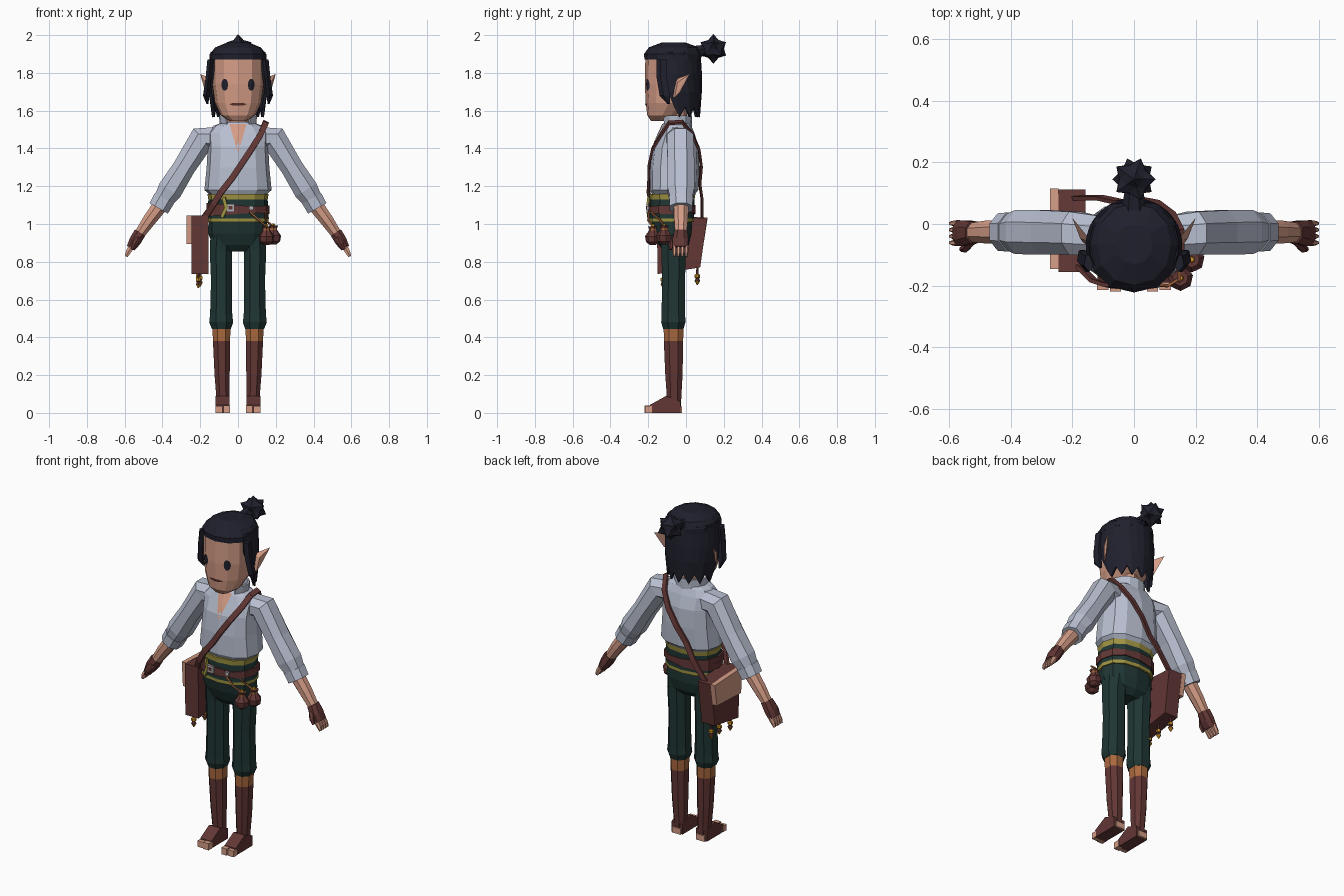
import bpy, bmesh, math
from mathutils import Vector as V
from mathutils.bvhtree import BVHTree

if "Cube" in bpy.data.objects:
    bpy.data.objects.remove(bpy.data.objects["Cube"])


def colour(name, *rgb):
    m = bpy.data.materials.new(name)
    m.diffuse_color = [((c / 255 + 0.055) / 1.055) ** 2.4 for c in rgb] + [1]
    m.use_nodes = True
    m.node_tree.nodes["Principled BSDF"].inputs["Base Color"].default_value = m.diffuse_color
    return m


SHIRT = colour("pale cloth", 184, 191, 208)
SKIN = colour("skin tan", 212, 156, 134)
HAIR = colour("black hair", 32, 32, 45)
GREEN = colour("dark green", 31, 54, 52)
BROWN = colour("brown leather", 98, 55, 53)
ORANGE = colour("orange leather", 168, 104, 62)
OLIVE = colour("yellow trim", 160, 148, 66)
GOLD = colour("gold", 205, 148, 36)
SILVER = colour("silver", 178, 178, 184)
LIP = colour("dark lip", 88, 48, 44)


def finish(name, bm, mats, mirror=False, thick=0):
    """Turn a bmesh into an object, optionally thickened and mirrored in x."""
    bmesh.ops.recalc_face_normals(bm, faces=bm.faces)
    me = bpy.data.meshes.new(name)
    bm.to_mesh(me)
    bm.free()
    for m in mats:
        me.materials.append(m)
    ob = bpy.data.objects.new(name, me)
    bpy.context.collection.objects.link(ob)
    if thick:
        ob.modifiers.new("thickness", 'SOLIDIFY').thickness = thick
    if mirror:
        ob.modifiers.new("mirror", 'MIRROR').use_clip = False
    return ob


def loft(name, rings, mats, n=8, power=1.0, mirror=False, phase=0.0):
    """Skin rings (centre, u, v); mats is one material or one per segment."""
    if not isinstance(mats, list):
        mats = [mats] * (len(rings) - 1)
    slots = list(dict.fromkeys(mats))
    f = lambda t: math.copysign(abs(t) ** power, t) if abs(t) > 1e-6 else 0
    bm = bmesh.new()
    loops = []
    for c, u, v in rings:
        ang = [2 * math.pi * (i + phase) / n for i in range(n)]
        loops.append([bm.verts.new(V(c) + V(u) * f(math.sin(a)) - V(v) * f(math.cos(a))) for a in ang])
    for k, (a, b) in enumerate(zip(loops, loops[1:])):
        for i in range(n):
            j = (i + 1) % n
            bm.faces.new((a[i], a[j], b[j], b[i])).material_index = slots.index(mats[k])
    bm.faces.new(loops[0]).material_index = slots.index(mats[0])
    bm.faces.new(loops[-1]).material_index = slots.index(mats[-1])
    return finish(name, bm, slots, mirror)


def flat(*rows):
    """Horizontal rings from (z, cx, cy, rx, ry)."""
    return [((cx, cy, z), (rx, 0, 0), (0, ry, 0)) for z, cx, cy, rx, ry in rows]


def limb(*rows):
    """Rings across a path in the xz plane, from (x, y, z, in-plane radius, y radius)."""
    out = []
    for i, (x, y, z, r, ry) in enumerate(rows):
        a, b = rows[max(i - 1, 0)], rows[min(i + 1, len(rows) - 1)]
        t = V((b[0] - a[0], 0, b[2] - a[2])).normalized()
        out.append(((x, y, z), (-t.z * r, 0, t.x * r), (0, ry, 0)))
    return out


def band(name, pts, w, t, mat, centre, n=4):
    """Strap or cord along pts, lying flat against a body around centre."""
    pts, rings = [V(p) for p in pts], []
    for i, p in enumerate(pts):
        d = (pts[min(i + 1, len(pts) - 1)] - pts[max(i - 1, 0)]).normalized()
        s = d.cross(p - V(centre)).normalized()
        rings.append((p, s * w, s.cross(d) * t))
    return loft(name, rings, mat, n, phase=0.5)


def hull(name, pts, mat, mirror=False):
    bm = bmesh.new()
    for p in pts:
        bm.verts.new(p)
    bmesh.ops.convex_hull(bm, input=bm.verts)
    return finish(name, bm, [mat], mirror)


def box(name, x, y, z, mat, mirror=False):
    return hull(name, [(a, b, c) for a in x for b in y for c in z], mat, mirror)


def shell(name, rows, cols, mat, turn=0, thick=0.015, jag=0):
    """Open curved sheet from (z, cy, rx, ry, half angle); jag spikes its last row."""
    bm = bmesh.new()
    grid = []
    for k, (z, cy, rx, ry, half) in enumerate(rows):
        row = []
        for i in range(cols + 1):
            a = math.radians(half) * (2 * i / cols - 1)
            dz = jag * (i % 2) if k == len(rows) - 1 else 0
            row.append(bm.verts.new((rx * math.sin(a), cy + ry * math.cos(a), z - dz)))
        grid.append(row)
    for a, b in zip(grid, grid[1:]):
        for i in range(cols):
            bm.faces.new((a[i], a[i + 1], b[i + 1], b[i]))
    return finish(name, bm, [mat], thick=thick)


def surface(ob):
    return BVHTree.FromPolygons([v.co for v in ob.data.vertices], [p.vertices for p in ob.data.polygons])


def project(tree, x, z, off, side=-1):
    hit = tree.ray_cast(V((x, side * 2, z)), V((0, -side, 0)))[0]
    return V((x, (hit.y if hit else -0.05 + side * 0.07) + side * off, z))


def patch(name, tree, pts, mat, mirror=False):
    """Thin painted plate laid on a surface."""
    bm = bmesh.new()
    mid = [sum(p[i] for p in pts) / len(pts) for i in (0, 1)]
    c = bm.verts.new(project(tree, *mid, 0.004))
    vs = [bm.verts.new(project(tree, *p, 0.004)) for p in pts]
    for i in range(len(vs)):
        bm.faces.new((c, vs[i - 1], vs[i]))
    return finish(name, bm, [mat], mirror)


def oval(x, z, rx, rz, n=10):
    return [(x + rx * math.cos(2 * math.pi * i / n), z + rz * math.sin(2 * math.pi * i / n)) for i in range(n)]


# Head, face and ears
head = loft("head", flat((1.545, 0, -.14, .045, .045), (1.575, 0, -.125, .09, .08), (1.64, 0, -.09, .122, .123),
                         (1.74, 0, -.08, .135, .138), (1.89, 0, -.08, .135, .135)), SKIN, 12, 0.85)
face = surface(head)
patch("eye", face, oval(.07, 1.737, .018, .033), HAIR, True)
patch("mouth", face, oval(0, 1.634, .045, .008), LIP)
hull("ear", [(.135, -.08, 1.675), (.135, -.06, 1.765), (.175, -.045, 1.75), (.172, -.03, 1.70),
             (.165, -.06, 1.67), (.2, .02, 1.795)], SKIN, True)
loft("neck", flat((1.45, 0, -.05, .06, .055), (1.62, 0, -.05, .055, .055)), SKIN, 8)

# Hair: cap, back sheet, side locks and tied bun
loft("hair_cap", flat((1.87, 0, -.07, .15, .15), (1.90, 0, -.07, .15, .152), (1.935, 0, -.065, .12, .132),
                      (1.96, 0, -.065, .06, .065)), HAIR, 12, 0.93)
shell("hair_back", [(1.91, -.068, .145, .145, 118), (1.80, -.068, .157, .152, 116), (1.70, -.068, .156, .152, 100),
                    (1.62, -.068, .142, .142, 88)], 14, HAIR, jag=0.055)
loft("side_lock", [((.145, -.125, 1.87), (.018, 0, 0), (0, .03, 0)), ((.157, -.125, 1.77), (.016, 0, 0), (0, .03, 0)),
                   ((.168, -.11, 1.68), (.018, 0, 0), (0, .03, 0)), ((.162, -.09, 1.635), (.005, 0, 0), (0, .008, 0))],
     HAIR, 5, mirror=True)
loft("bun_stem", [((0, .03, 1.905), (.045, 0, 0), (0, 0, .04)), ((0, .11, 1.925), (.03, 0, 0), (0, 0, .028))], HAIR, 7)
bm = bmesh.new()
bmesh.ops.create_icosphere(bm, subdivisions=2, radius=0.058)
for v in bm.verts:
    v.co = v.co * (1.36 if len(v.link_edges) == 5 else 0.95) + V((0, .145, 1.927))
finish("hair_bun", bm, [HAIR])

# Shirt body, collar, open neck and sleeves
shirt = loft("shirt_body", flat((1.155, 0, -.066, .15, .112), (1.18, 0, -.063, .178, .128), (1.30, 0, -.06, .166, .13),
                                (1.41, 0, -.055, .16, .122), (1.48, 0, -.05, .165, .095), (1.52, 0, -.05, .13, .078),
                                (1.54, 0, -.05, .075, .065)), SHIRT, 12, 0.8)
chest = surface(shirt)
patch("open_neck", chest, [(-.045, 1.53), (0, 1.53), (.045, 1.53), (.03, 1.475), (.015, 1.425), (0, 1.38),
                           (-.015, 1.425), (-.03, 1.475)], SKIN)
shell("collar", [(1.51, -.05, .085, .072, 145), (1.575, -.055, .092, .078, 138)], 10, SHIRT, thick=0.01)
loft("sleeve", limb((.11, -.04, 1.45, .068, .07), (.19, -.03, 1.452, .075, .075), (.285, -.027, 1.30, .063, .077),
                    (.36, -.026, 1.18, .07, .077), (.40, -.026, 1.12, .055, .06)), SHIRT, 8, 0.9, True, 0.5)
loft("sleeve_cuff", limb((.39, -.026, 1.135, .062, .068), (.42, -.026, 1.083, .06, .065)), SHIRT, 8, 0.9, True, 0.5)

# Forearm, half glove, thumb and fingers
loft("forearm", limb((.41, -.026, 1.10, .043, .043), (.47, -.026, 1.02, .038, .04), (.522, -.027, .945, .03, .033)),
     SKIN, 8, mirror=True, phase=0.5)
loft("glove", limb((.518, -.027, .955, .034, .037), (.545, -.03, .91, .034, .045), (.568, -.03, .872, .025, .043)),
     BROWN, 8, 0.85, True, 0.5)
loft("thumb", limb((.525, -.055, .93, .015, .018), (.545, -.078, .895, .015, .015), (.56, -.082, .865, .008, .008)),
     BROWN, 5, mirror=True)
for i in range(4):
    y = -.061 + .021 * i
    loft(f"finger_{i}", limb((.565, y, .878, .017, .0105), (.582, y, .85, .015, .01), (.592, y, .828, .009, .007)),
         SKIN, 6, mirror=True)

# Trousers and boots
loft("trouser_seat", flat((.855, 0, -.065, .07, .05), (.89, 0, -.065, .135, .08), (.95, 0, -.07, .157, .10),
                          (1.03, 0, -.077, .153, .11)), GREEN, 12, 0.85)
loft("trouser_leg", flat((.445, .088, -.067, .054, .058), (.48, .089, -.067, .068, .069), (.52, .089, -.067, .063, .067),
                         (.70, .088, -.066, .059, .065), (.86, .09, -.065, .064, .07), (.95, .08, -.067, .07, .08)),
     GREEN, 8, 0.9, True, 0.5)
loft("boot_leg", flat((.03, .08, -.063, .036, .038), (.08, .08, -.063, .037, .041), (.20, .084, -.064, .043, .049),
                      (.38, .087, -.066, .049, .055), (.455, .088, -.066, .051, .056)),
     [BROWN, BROWN, BROWN, ORANGE], 8, 0.9, True, 0.5)
hull("foot", [(x, y, z) for x in (.044, .118) for y, z in ((-.03, 0), (-.03, .06), (-.105, .09), (-.19, 0), (-.19, .043))],
     BROWN, True)
box("big_toe", (.042, .078), (-.219, -.18), (0, .04), SKIN, True)
box("small_toes", (.082, .12), (-.214, -.18), (0, .036), SKIN, True)
box("heel", (.052, .108), (-.035, -.02), (0, .035), SKIN, True)

# Sash with trim, belts and buckles
loft("sash", flat((1.01, 0, -.075, .162, .117), (1.03, 0, -.075, .163, .118), (1.13, 0, -.073, .157, .118),
                  (1.16, 0, -.072, .162, .122)), [OLIVE, GREEN, OLIVE], 12, 0.85)
for name, z, tilt in (("belt", 1.082, -.012), ("low_belt", 1.07, .012)):
    loft(name, [((0, -.075, z + d), (.168, 0, tilt), (0, .125, 0)) for d in (-.017, .017)], BROWN, 12, 0.85)
for x in (-.04, .07):
    s = .021 if x < 0 else .011
    box("buckle", (x - s, x + s), (-.208, -.195), (1.085 - s, 1.085 + s), SILVER)
box("buckle_centre", (-.05, -.03), (-.211, -.205), (1.076, 1.094), BROWN)
band("sash_trim", [(-.085, -.197, 1.035), (-.062, -.203, 1.085), (-.075, -.197, 1.14)], .013, .008, OLIVE, (0, 0, 1.08))

# Two drawstring pouches with cords
for i, (x, y, z) in enumerate(((.15, -.175, .94), (.187, -.115, .943))):
    loft(f"pouch_{i}", flat(*[(z + dz, x, y, r, r) for dz, r in
                              ((-.052, .015), (-.035, .037), (-.005, .042), (.03, .018), (.048, .026))]), BROWN, 7)
    loft(f"pouch_knot_{i}", flat(*[(z + dz, x, y, r, r) for dz, r in ((.024, .021), (.036, .021))]), ORANGE, 7)
    loft(f"pouch_bead_{i}", flat(*[(z + dz, x, y, r, r) for dz, r in ((.045, .012), (.06, .008))]), GOLD, 6)
    band(f"pouch_cord_{i}", [(x - .09 + .05 * i, -.197 + .01 * i, 1.065), (x - .04, y - .025 + .005 * i, 1.02), (x, y, .985)],
         .006, .006, ORANGE, (0, 0, 1))

# Shoulder strap
front = [project(chest, x, z, .01) for x, z in ((-.03, 1.245), (.02, 1.32), (.07, 1.395), (.12, 1.475))]
back = [project(chest, x, z, .012, 1) for x, z in ((.12, 1.475), (.07, 1.395), (.01, 1.31), (-.05, 1.22))]
band("strap", [(-.185, -.13, 1.02), (-.13, -.185, 1.105), (-.085, -.2, 1.175)] + front
     + [(.147, -.09, 1.535), (.147, -.02, 1.54)] + back + [(-.11, .085, 1.13), (-.19, .085, 1.02)],
     .022, .009, BROWN, (0, -.055, 1.25))

# Satchel with flap and hanging tassels
side = [(-.15, .735), (.075, .77), (.112, 1.03), (-.155, 1.045)]
hull("satchel", [(x, y, z) for x in (-.245, -.157) for y, z in side], BROWN)
cover = [(-.135, .895), (.095, .905), (.115, 1.035), (-.145, 1.045)]
hull("satchel_flap", [(x, y, z) for x in (-.272, -.244) for y, z in cover], SKIN)
for i, (x, y) in enumerate(((-.21, -.12), (-.2, -.03), (-.21, .06))):
    z = .755 + .1 * y
    loft(f"tassel_{i}", flat(*[(z + dz, x, y, r, r) for dz, r in
                               ((.01, .005), (-.025, .007), (-.03, .014), (-.045, .014), (-.05, .009), (-.062, .015), (-.083, .003))]),
         [BROWN, GOLD, GOLD, BROWN, BROWN, GOLD], 6)
